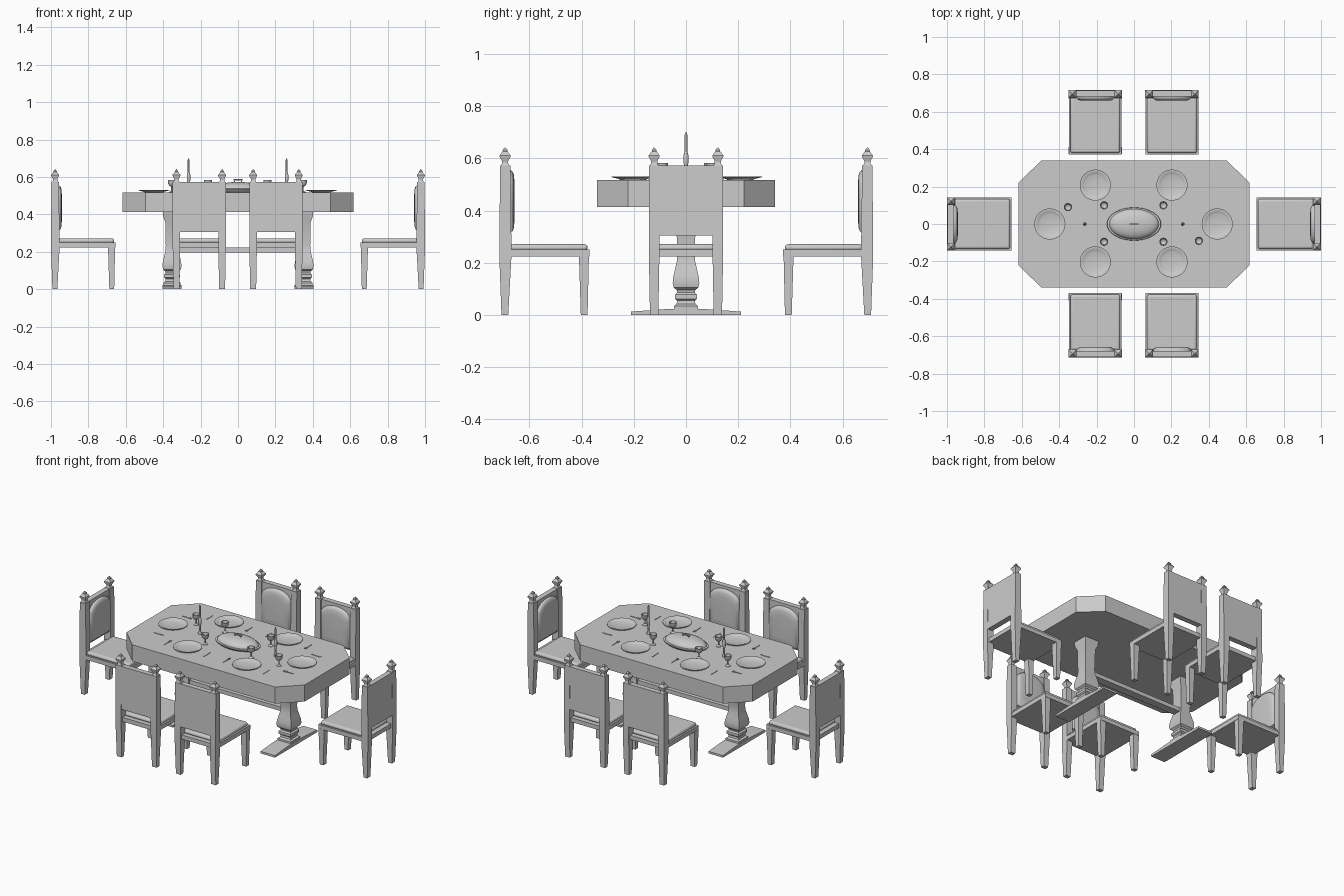
import bpy, bmesh
from math import sin, cos, pi, sqrt
from mathutils import Matrix, Vector

I = Matrix.Identity(4)


def loft(name, rings, mat=I, bevel=0.0, smooth=35):
    """Skin equal-length rings of points and cap both ends."""
    bm = bmesh.new()
    vr = [[bm.verts.new(p) for p in r] for r in rings]
    n = len(vr[0])
    for a, b in zip(vr, vr[1:]):
        for i in range(n):
            j = (i + 1) % n
            bm.faces.new((a[i], a[j], b[j], b[i]))
    bm.faces.new(vr[0][::-1])
    bm.faces.new(vr[-1])
    bmesh.ops.recalc_face_normals(bm, faces=bm.faces)
    for f in bm.faces:
        f.smooth = True
    me = bpy.data.meshes.new(name)
    bm.to_mesh(me)
    bm.free()
    me.set_sharp_from_angle(angle=smooth * pi / 180)
    ob = bpy.data.objects.new(name, me)
    bpy.context.collection.objects.link(ob)
    ob.matrix_world = mat
    if bevel:
        m = ob.modifiers.new("bevel", 'BEVEL')
        m.width, m.segments = bevel, 3
    return ob


def rect(x0, x1, y0, y1, z):
    return [(x0, y0, z), (x1, y0, z), (x1, y1, z), (x0, y1, z)]


def box(name, x0, x1, y0, y1, z0, z1, mat=I, bevel=0.0):
    return loft(name, [rect(x0, x1, y0, y1, z0), rect(x0, x1, y0, y1, z1)], mat, bevel)


def turned(name, prof, n, x, y, mat=I, sx=1, sy=1):
    """Turned profile of (radius, z); n=4 gives a square section with that half-width."""
    k, off = (sqrt(2), pi / 4) if n == 4 else (1, 0)
    rings = [[(x + sx * k * r * cos(off + 2 * pi * i / n),
               y + sy * k * r * sin(off + 2 * pi * i / n), z) for i in range(n)]
             for r, z in prof]
    return loft(name, rings, mat)


# table top with clipped corners
X, Y, CX, CY = 0.617, 0.34, 0.495, 0.222
octo = [(CX, -Y), (X, -CY), (X, CY), (CX, Y), (-CX, Y), (-X, CY), (-X, -CY), (-CX, -Y)]
TOP = 0.517
loft("table_top", [[(x, y, z) for x, y in octo] for z in (0.413, TOP)])

# pedestals with plank feet, joined by a stretcher
baluster = [(0.046, 0.02), (0.046, 0.034), (0.036, 0.042), (0.034, 0.055), (0.042, 0.062),
            (0.042, 0.078), (0.034, 0.086), (0.036, 0.096), (0.047, 0.105), (0.051, 0.122),
            (0.049, 0.145), (0.042, 0.175), (0.035, 0.205), (0.033, 0.235), (0.035, 0.25),
            (0.036, 0.36), (0.046, 0.385), (0.05, 0.415)]
for s in (-1, 1):
    px = 0.353 * s
    turned("pedestal", baluster, 4, px, 0)
    side = [(-0.21, 0), (0.21, 0), (0.21, 0.013), (0.07, 0.023), (-0.07, 0.023), (-0.21, 0.013)]
    loft("foot", [[(px + d, y, z) for y, z in side] for d in (-0.05, 0.05)])
box("stretcher", -0.35, 0.35, -0.025, 0.025, 0.197, 0.222)

# chair, built facing local +x with its back at x = 0
finial = [(0.018, 0.57), (0.012, 0.58), (0.012, 0.59), (0.021, 0.606), (0.021, 0.611),
          (0.009, 0.627), (0.009, 0.632), (0.001, 0.642)]


def arch(x, k):
    """Arched back pad outline, scaled by k about its middle."""
    pts = [(-0.1, 0.315), (0.1, 0.315)]
    pts += [(0.1 * cos(pi * i / 16), 0.495 + 0.06 * sin(pi * i / 16)) for i in range(17)]
    return [(x, y * k, 0.435 + (z - 0.435) * k) for y, z in pts]


def chair(m):
    for s in (-1, 1):
        a, b = sorted((0.142 * s, 0.102 * s))
        loft("back_post", [rect(0.008, 0.034, a + 0.004, b - 0.004, 0),
                           rect(0, 0.046, a, b, 0.22), rect(0, 0.046, a, b, 0.28),
                           rect(0.003, 0.042, a, b, 0.573)], m)
        turned("finial", finial, 4, 0.022, 0.122 * s, m)
        loft("front_leg", [rect(0.312, 0.338, a + 0.006, b - 0.006, 0),
                           rect(0.305, 0.343, a, b, 0.226)], m)
    loft("back_panel", [rect(0.001, 0.036, -0.11, 0.11, 0.305),
                        rect(0.004, 0.036, -0.11, 0.11, 0.572)], m)
    loft("back_pad", [arch(0.03, 1), arch(0.044, 1), arch(0.051, 0.95), arch(0.056, 0.84),
                      arch(0.058, 0.6)], m, smooth=45)
    box("seat_frame", 0.012, 0.345, -0.141, 0.141, 0.224, 0.25, m)
    box("seat_cushion", 0.04, 0.338, -0.133, 0.133, 0.245, 0.271, m, 0.012)


# plate with a fork and a knife either side, at local origin facing +x
plate = [(0.045, TOP - 0.002), (0.055, TOP + 0.004), (0.083, TOP + 0.011), (0.083, TOP + 0.014),
         (0.074, TOP + 0.014), (0.062, TOP + 0.008), (0.057, TOP + 0.006), (0.01, TOP + 0.006)]


def setting(m):
    turned("plate", plate, 32, 0, 0, m)
    z0, z1 = TOP - 0.001, TOP + 0.003
    box("fork_handle", -0.035, 0.012, 0.136, 0.139, z0, z1, m)
    for t in (-0.005, 0, 0.005):
        box("fork_tine", 0.014, 0.032, 0.1367 + t, 0.1383 + t, z0, z1, m)
    box("fork_neck", 0.011, 0.015, 0.1315, 0.1435, z0, z1, m)
    loft("knife", [[(-0.035, -0.139, z), (0.0, -0.139, z), (0.03, -0.137, z),
                    (0.0, -0.133, z), (-0.035, -0.136, z)] for z in (z0, z1)], m)


# each place: chair position, plate position, facing angle
places = [(-1, 0, -0.45, 0, 0), (1, 0, 0.445, 0, pi)]
for x in (-0.207, 0.203):
    places += [(x, -0.715, x, -0.203, pi / 2), (x, 0.717, x, 0.208, -pi / 2)]
for cx, cy, px, py, ang in places:
    rot = Matrix.Rotation(ang, 4, 'Z')
    chair(Matrix.Translation((cx, cy, 0)) @ rot)
    setting(Matrix.Translation((px, py, 0)) @ rot)

# goblets
goblet = [(0.016, 0), (0.015, 0.003), (0.004, 0.008), (0.004, 0.03), (0.013, 0.036),
          (0.02, 0.046), (0.022, 0.066), (0.019, 0.066), (0.016, 0.048), (0.004, 0.04)]
for x, y in [(-0.16, 0.1), (-0.353, 0.09), (0.157, 0.1), (0.157, -0.095),
             (0.347, -0.09), (-0.16, -0.095)]:
    turned("goblet", [(r, TOP + z) for r, z in goblet], 20, x, y)

# candles
candle = [(0.01, TOP), (0.01, 0.525), (0.005, 0.535), (0.006, 0.57), (0.01, 0.585),
          (0.01, 0.61), (0.005, 0.625), (0.005, 0.69), (0.001, 0.7)]
for x in (-0.264, 0.26):
    turned("candle", candle, 12, x, 0)

# covered serving dish with a bar handle
dish = [(0.12, TOP), (0.135, 0.524), (0.145, 0.532), (0.143, 0.536), (0.132, 0.538)]
dish += [(0.13 * cos(pi / 2 * i / 8) + 0.001, 0.538 + 0.035 * sin(pi / 2 * i / 8))
         for i in range(1, 9)]
turned("serving_dish", dish, 40, 0, 0, sy=0.61)
box("dish_handle", -0.025, 0.025, -0.004, 0.004, 0.58, 0.588, bevel=0.002)
for s in (-1, 1):
    box("handle_stem", 0.018 * s - 0.003, 0.018 * s + 0.003, -0.003, 0.003, 0.568, 0.582)
